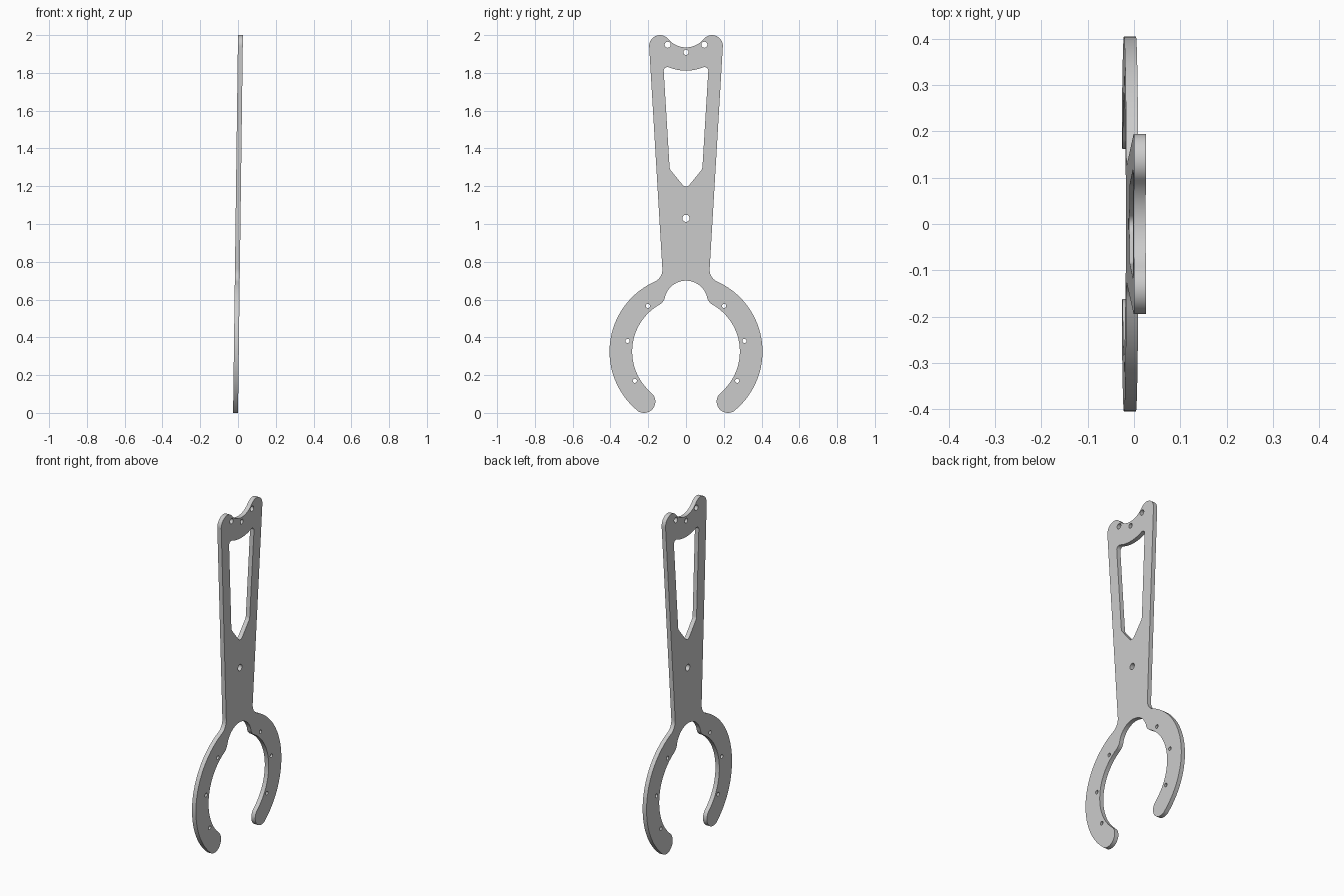
import bpy, bmesh, math

if "Cube" in bpy.data.objects:
    bpy.data.objects.remove(bpy.data.objects["Cube"])

THICK = 0.026      # plate thickness
LEAN = 0.013       # slight lean of the plate towards +x at the top


def arc(cy, cz, r, a0, a1, n):
    """Points along a circular arc, angles in degrees."""
    return [(cy + r * math.cos(math.radians(a0 + (a1 - a0) * i / n)),
             cz + r * math.sin(math.radians(a0 + (a1 - a0) * i / n)))
            for i in range(n + 1)]


def mirrored(half):
    """Close a right-hand half outline with its mirror image."""
    return half + [(-y, z) for y, z in reversed(half) if y > 1e-5]


# Outline: notch, ear, straight side, fillet, open ring, tip, inner ring, throat
outline = mirrored(
    arc(0, 2.057, 0.122, -90, -39.6, 10)
    + arc(0.138, 1.943, 0.057, 140.4, -3.5, 20)[1:]
    + arc(0.195, 0.758, 0.07, 176.5, 245.8, 10)
    + arc(0, 0.325, 0.405, 65.8, -50, 40)[1:]
    + arc(0.222, 0.06, 0.06, -50, -230, 20)[1:]
    + arc(0, 0.325, 0.285, -50, 60.5, 36)[1:]
    + arc(0.170, 0.625, 0.06, 240.5, 193.2, 8)[1:]
    + arc(0, 0.585, 0.115, 13.2, 90, 12)[1:])

# Long window in the handle
window = mirrored(
    arc(0, 2.057, 0.245, -90, -68.3, 8)
    + arc(0.098, 1.811, 0.02, 111.7, -3.5, 10)[1:]
    + [(0.087, 1.300), (0.085, 1.291), (0.080, 1.283),
       (0.018, 1.207), (0.010, 1.200), (0, 1.198)])

# Round holes: y, z, radius
holes = [(0, 1.909, 0.014), (0, 1.03, 0.019)]
for y, z, r in [(0.097, 1.949, 0.016), (0.202, 0.566, 0.011),
                (0.309, 0.381, 0.011), (0.271, 0.170, 0.011)]:
    holes += [(y, z, r), (-y, z, r)]

# Filled flat curve with thickness
curve = bpy.data.curves.new("plate_profile", 'CURVE')
curve.dimensions = '2D'
curve.fill_mode = 'BOTH'
curve.extrude = THICK / 2
for pts in [outline, window] + [arc(y, z, r, 0, 360, 24)[:-1] for y, z, r in holes]:
    spline = curve.splines.new('POLY')
    spline.points.add(len(pts) - 1)
    for p, (y, z) in zip(spline.points, pts):
        p.co = (y, z, 0, 1)
    spline.use_cyclic_u = True

profile = bpy.data.objects.new("plate_profile", curve)
bpy.context.collection.objects.link(profile)
bpy.context.view_layer.update()
mesh = bpy.data.meshes.new_from_object(
    profile.evaluated_get(bpy.context.evaluated_depsgraph_get()))
bpy.data.objects.remove(profile)

# Stand the plate upright in the y-z plane with its slight lean
for v in mesh.vertices:
    a, b, c = v.co
    v.co = (c + LEAN * (b - 1), a, b)
bm = bmesh.new()
bm.from_mesh(mesh)
bmesh.ops.remove_doubles(bm, verts=bm.verts, dist=1e-5)
bmesh.ops.recalc_face_normals(bm, faces=bm.faces)
bm.to_mesh(mesh)
bm.free()

mat = bpy.data.materials.new("light_grey")
mat.diffuse_color = (0.6, 0.6, 0.6, 1)
mat.use_nodes = True
mat.node_tree.nodes["Principled BSDF"].inputs["Base Color"].default_value = mat.diffuse_color
mesh.materials.clear()
mesh.materials.append(mat)
plate = bpy.data.objects.new("forked_plate", mesh)
bpy.context.collection.objects.link(plate)
bpy.context.view_layer.objects.active = plate
plate.select_set(True)
bpy.ops.object.shade_smooth_by_angle(angle=math.radians(30))
